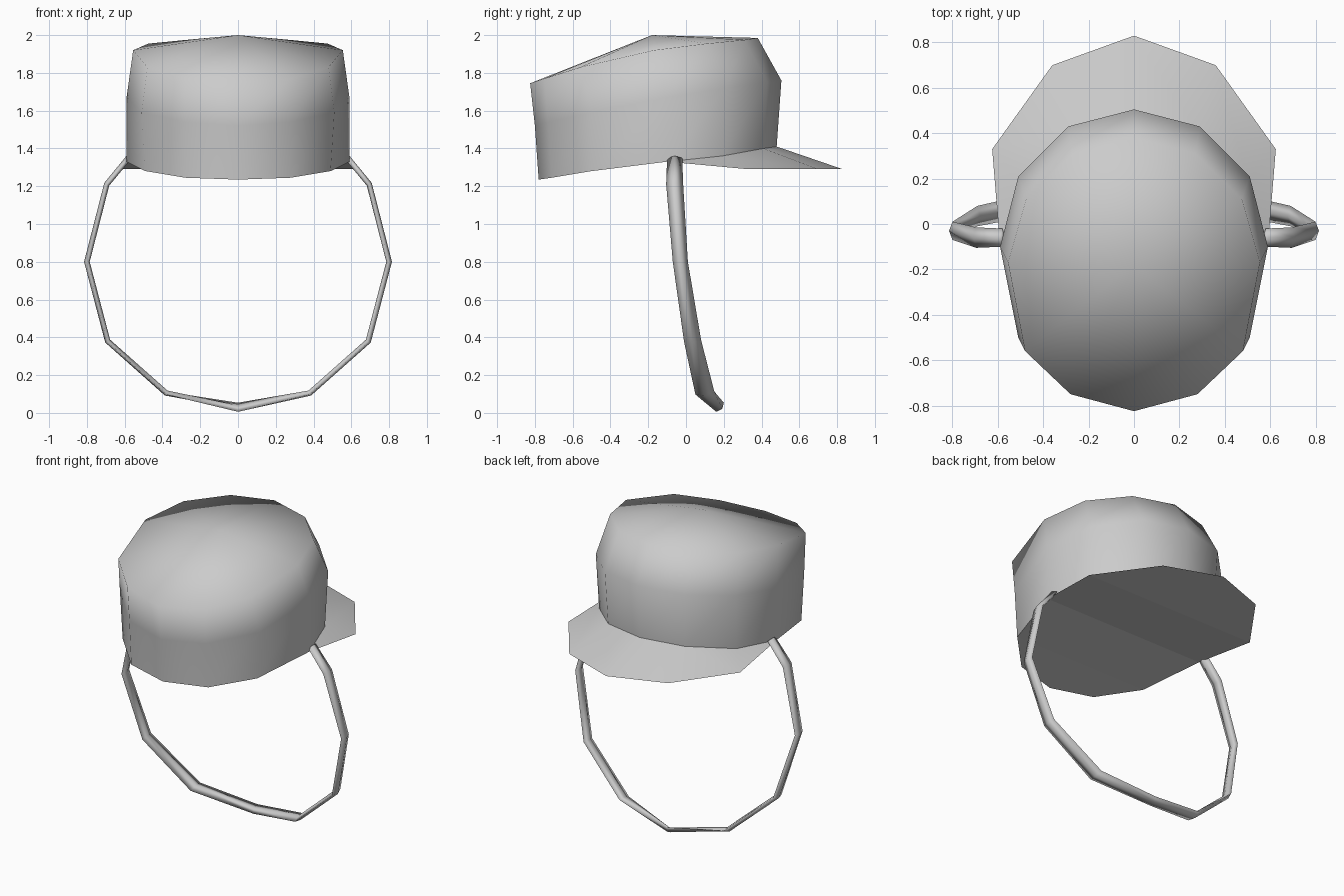
import bpy
from mathutils import Vector

default = bpy.data.objects.get("Cube")
if default:
    bpy.data.objects.remove(default)

grey = bpy.data.materials.new("plain grey")
grey.use_nodes = True
grey.diffuse_color = (0.6, 0.6, 0.6, 1)
grey.node_tree.nodes["Principled BSDF"].inputs["Base Color"].default_value = (0.6, 0.6, 0.6, 1)


def make(name, verts, faces, smooth=True):
    mesh = bpy.data.meshes.new(name)
    mesh.from_pydata(verts, [], faces)
    mesh.materials.append(grey)
    mesh.polygons.foreach_set("use_smooth", [smooth] * len(faces))
    obj = bpy.data.objects.new(name, mesh)
    bpy.context.collection.objects.link(obj)
    return obj


def mirrored(half):
    """Close a half outline (front centre to back centre) into a full ring."""
    return half + [(-x, y, z) for x, y, z in half[-2:0:-1]]


def bridge(a, b, n):
    return [(a + i, a + (i + 1) % n, b + (i + 1) % n, b + i) for i in range(n)]


# Half outlines of the crown, front to back
hem = [(0, -.78, 1.235), (.28, -.71, 1.245), (.49, -.5, 1.28), (.59, -.1, 1.33),
       (.5, .19, 1.36), (.28, .41, 1.4), (0, .48, 1.41)]
waist = [(0, -.8, 1.52), (.28, -.73, 1.54), (.51, -.5, 1.59), (.59, -.1, 1.67),
         (.51, .21, 1.72), (.29, .43, 1.75), (0, .505, 1.76)]
rim = [(0, -.825, 1.745), (.28, -.75, 1.77), (.48, -.56, 1.83), (.555, -.17, 1.92),
       (.475, .11, 1.955), (.27, .31, 1.975), (0, .38, 1.985)]

# Crown: three rings and a fan to the peak
rings = [mirrored(h) for h in (hem, waist, rim)]
n = len(rings[0])
verts = sum(rings, []) + [(0, -.18, 2)]
faces = bridge(0, n, n) + bridge(n, 2 * n, n)
faces += [(2 * n + i, 2 * n + (i + 1) % n, 3 * n) for i in range(n)]
make("crown", verts, faces)

# Brim: sloping strip from the back of the hem to the outer edge
edge = [(.59, -.1, 1.33), (.625, .33, 1.29), (.36, .7, 1.29), (0, .83, 1.29)]
inner = hem[3:] + [(-x, y, z) for x, y, z in hem[-2:2:-1]]
outer = edge + [(-x, y, z) for x, y, z in edge[-2::-1]]
m = len(inner)
make("brim", inner + outer, [(i, m + i, m + i + 1, i + 1) for i in range(m - 1)])

# Underside: flat rows spanning from side to side
outline = hem[:3] + edge
k = len(outline)
verts = outline + [(-x, y, z) for x, y, z in outline]
make("underside", verts, [(i, k + i, k + i + 1, i + 1) for i in range(k - 1)], False)

# Chin strap: diamond section swept along a mirrored path
path = [Vector(p) for p in [(.58, -.06, 1.35), (.695, -.06, 1.21), (.8, -.03, .8),
                            (.69, .035, .38), (.38, .1, .105), (0, .18, .03)]]
across = [Vector(p) for p in [(0, .04, 0), (0, .045, 0), (0, .04, 0),
                              (0, .045, .005), (0, .05, .008), (0, .02, .024)]]
centre = Vector((0, 0, .8))
verts = []
stations = list(zip(path, across))
flip = Vector((-1, 1, 1))
stations += [(p * flip, w * flip) for p, w in stations[-2::-1]]
for p, w in stations:
    out = (p - centre) * Vector((1, 0, 1))
    out = (out - w * (out.dot(w) / w.length_squared)).normalized() * .015
    verts += [p + w, p + out, p - w, p - out]
last = len(verts) - 4
faces = [f for j in range(0, last, 4) for f in bridge(j, j + 4, 4)]
faces += [(3, 2, 1, 0), tuple(range(last, last + 4))]
strap = make("chin_strap", verts, faces)

# Point every surface outward
import bmesh
bm = bmesh.new()
bm.from_mesh(strap.data)
bmesh.ops.recalc_face_normals(bm, faces=bm.faces)
bm.to_mesh(strap.data)
bm.free()
